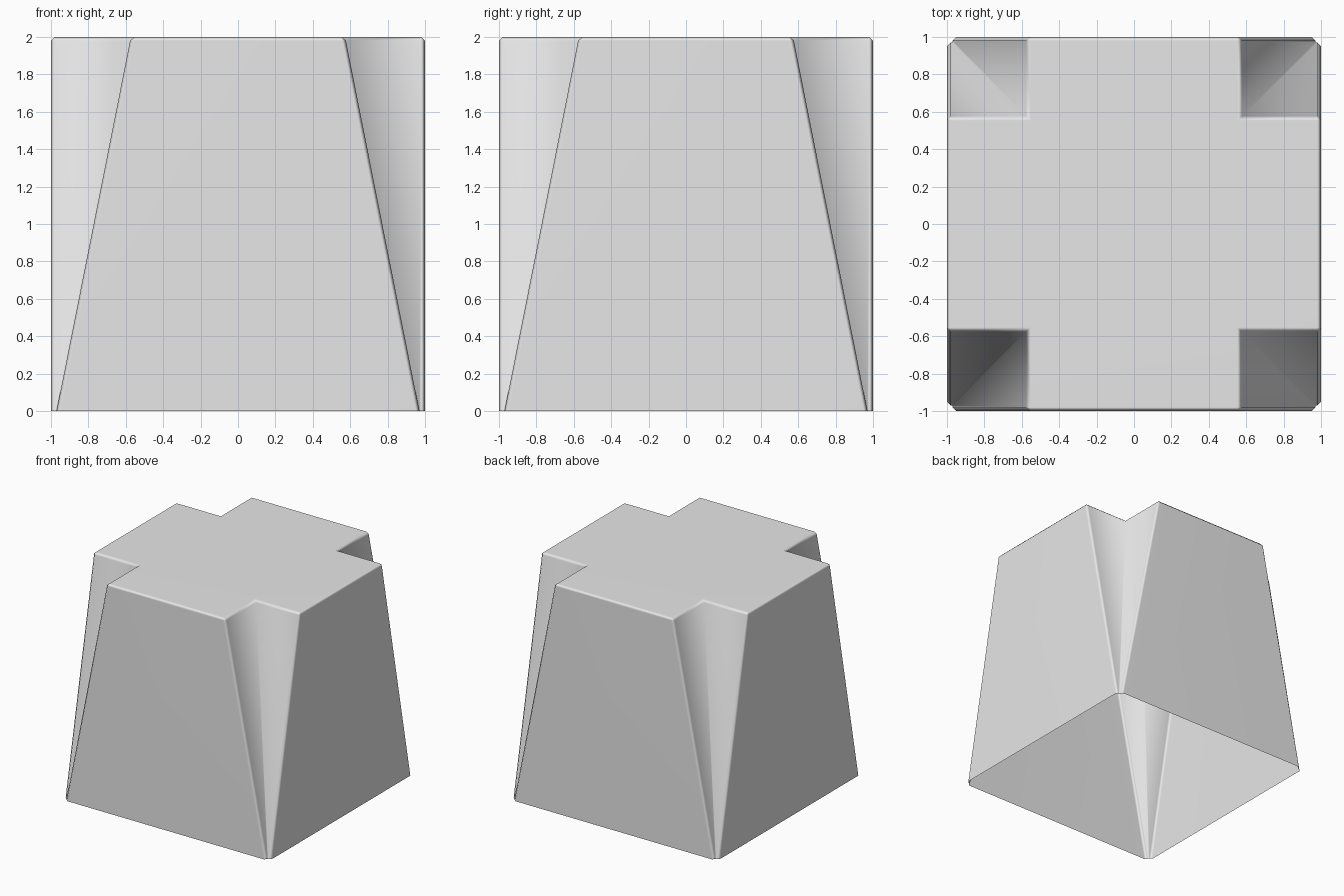
import bpy, bmesh

cube = bpy.data.objects.get("Cube")
if cube:
    bpy.data.objects.remove(cube, do_unlink=True)

HEIGHT, HALF = 2.0, 1.0
NOTCH_TOP, NOTCH_BOTTOM = 0.573, 0.97   # notch wall distance from centre
BEVEL = 0.02

grey = bpy.data.materials.new("light grey")
grey.use_nodes = True
colour = (0.8, 0.8, 0.8, 1)
grey.diffuse_color = colour
grey.node_tree.nodes["Principled BSDF"].inputs["Base Color"].default_value = colour


def cross_ring(bm, c, z):
    """Square outline with its four corners notched in to c, counter-clockwise."""
    ring = []
    for sx, sy in ((1, 1), (-1, 1), (-1, -1), (1, -1)):
        corner = [(HALF * sx, c * sy), (c * sx, c * sy), (c * sx, HALF * sy)]
        if sx * sy < 0:
            corner.reverse()
        ring += [bm.verts.new((x, y, z)) for x, y in corner]
    return ring


# Shell: cross-shaped top, tapering corner notches, open underside
bm = bmesh.new()
bottom = cross_ring(bm, NOTCH_BOTTOM, 0)
top = cross_ring(bm, NOTCH_TOP, HEIGHT)
bm.faces.new(top)
n = len(top)
for i in range(n):
    j = (i + 1) % n
    bm.faces.new((bottom[i], bottom[j], top[j], top[i]))
bm.normal_update()

# Narrow bevel on every outward edge
convex = [e for e in bm.edges if len(e.link_faces) == 2 and e.is_convex]
bmesh.ops.bevel(bm, geom=convex, offset=BEVEL, offset_type='OFFSET', segments=1,
                profile=0.5, affect='EDGES', clamp_overlap=False)
for f in bm.faces:
    f.smooth = True

mesh = bpy.data.meshes.new("notched_block")
bm.to_mesh(mesh)
bm.free()
mesh.materials.append(grey)
block = bpy.data.objects.new("notched_block", mesh)
bpy.context.collection.objects.link(block)

# Keep the large faces flat while the bevels shade smoothly
weighted = block.modifiers.new("weighted normals", 'WEIGHTED_NORMAL')
weighted.mode = 'FACE_AREA'
weighted.weight = 50
